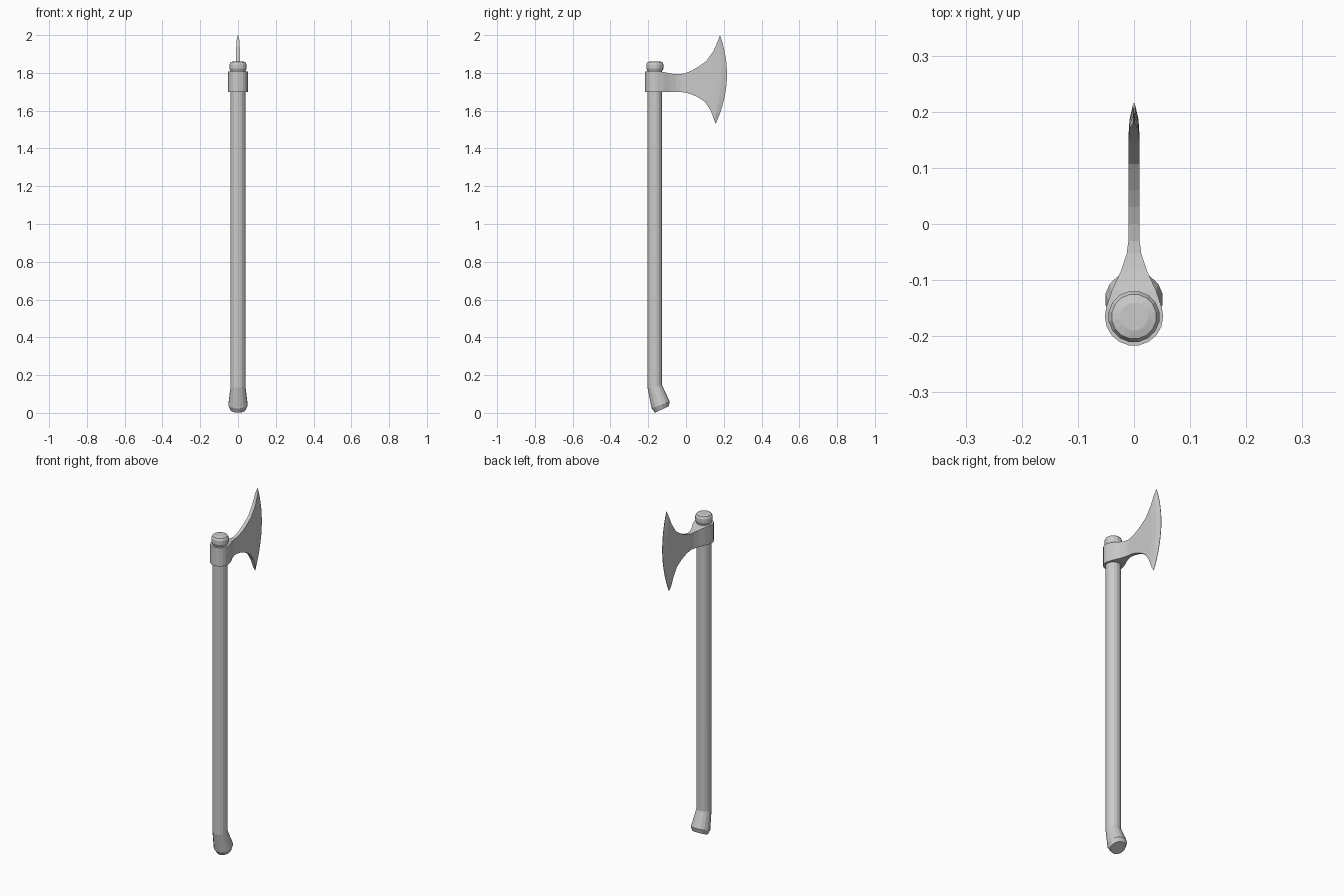
import bpy, bmesh
from math import sin, cos, pi, radians

if "Cube" in bpy.data.objects:
    bpy.data.objects.remove(bpy.data.objects["Cube"])

SIDES = 16
AXIS_Y = -0.165


def add_mesh(name, rings):
    """Skin a list of equal-length closed rings and cap both ends."""
    bm = bmesh.new()
    loops = [[bm.verts.new(p) for p in ring] for ring in rings]
    n = len(loops[0])
    for a, b in zip(loops, loops[1:]):
        for i in range(n):
            j = (i + 1) % n
            bm.faces.new((a[i], a[j], b[j], b[i]))
    bm.faces.new(loops[0])
    bm.faces.new(loops[-1])
    bmesh.ops.recalc_face_normals(bm, faces=bm.faces)
    mesh = bpy.data.meshes.new(name)
    bm.to_mesh(mesh)
    bm.free()
    obj = bpy.data.objects.new(name, mesh)
    bpy.context.collection.objects.link(obj)
    return obj


def circle(y, z, r, tilt=0):
    """Ring around the handle, tilted about x."""
    t = radians(tilt)
    pts = []
    for i in range(SIDES):
        a = 2 * pi * (i + 0.5) / SIDES
        v = r * sin(a)
        pts.append((r * cos(a), y + v * cos(t), z + v * sin(t)))
    return pts


# Handle: flared, bent foot, straight shaft and knob on top
add_mesh("handle", [
    circle(-0.128, 0.018, 0.041, 25),
    circle(-0.134, 0.042, 0.052, 20),
    circle(AXIS_Y, 0.14, 0.040, 8),
    circle(AXIS_Y, 1.81, 0.040),
    circle(AXIS_Y, 1.822, 0.046),
    circle(AXIS_Y, 1.845, 0.046),
    circle(AXIS_Y, 1.857, 0.040),
    circle(AXIS_Y, 1.861, 0.025),
])


def section(y_top, z_top, y_bot, z_bot, half, bulge=0, rows=10):
    """Slice of the axe head: both side lines from top to bottom."""
    line = []
    for k in range(rows + 1):
        t = k / rows
        y = y_top + (y_bot - y_top) * t + bulge * 4 * t * (1 - t)
        line.append((y, z_top + (z_bot - z_top) * t))
    return ([(half, y, z) for y, z in line]
            + [(-half, y, z) for y, z in reversed(line)])


# Axe head: rounded socket around the handle
head = []
for deg in (170, 150, 130, 110, 90, 72):
    y = AXIS_Y + 0.052 * cos(radians(deg))
    head.append(section(y, 1.808, y, 1.70, 0.052 * sin(radians(deg))))

# Neck and flaring blade: y, top z, bottom z, half thickness
for y, zt, zb, half in [
    (-0.120, 1.805, 1.70, 0.040), (-0.083, 1.797, 1.70, 0.023),
    (-0.053, 1.793, 1.70, 0.013), (-0.030, 1.793, 1.699, 0.010),
    (0.000, 1.800, 1.695, 0.010), (0.030, 1.812, 1.686, 0.010),
    (0.060, 1.829, 1.673, 0.010),
]:
    head.append(section(y, zt, y, zb, half))
head += [
    section(0.107, 1.862, 0.100, 1.647, 0.010, 0.008),
    section(0.145, 1.915, 0.130, 1.602, 0.010, 0.016),
    section(0.170, 1.972, 0.149, 1.552, 0.008, 0.026),
    section(0.180, 2.000, 0.157, 1.530, 0.001, 0.048),
]
add_mesh("axe_head", head)
